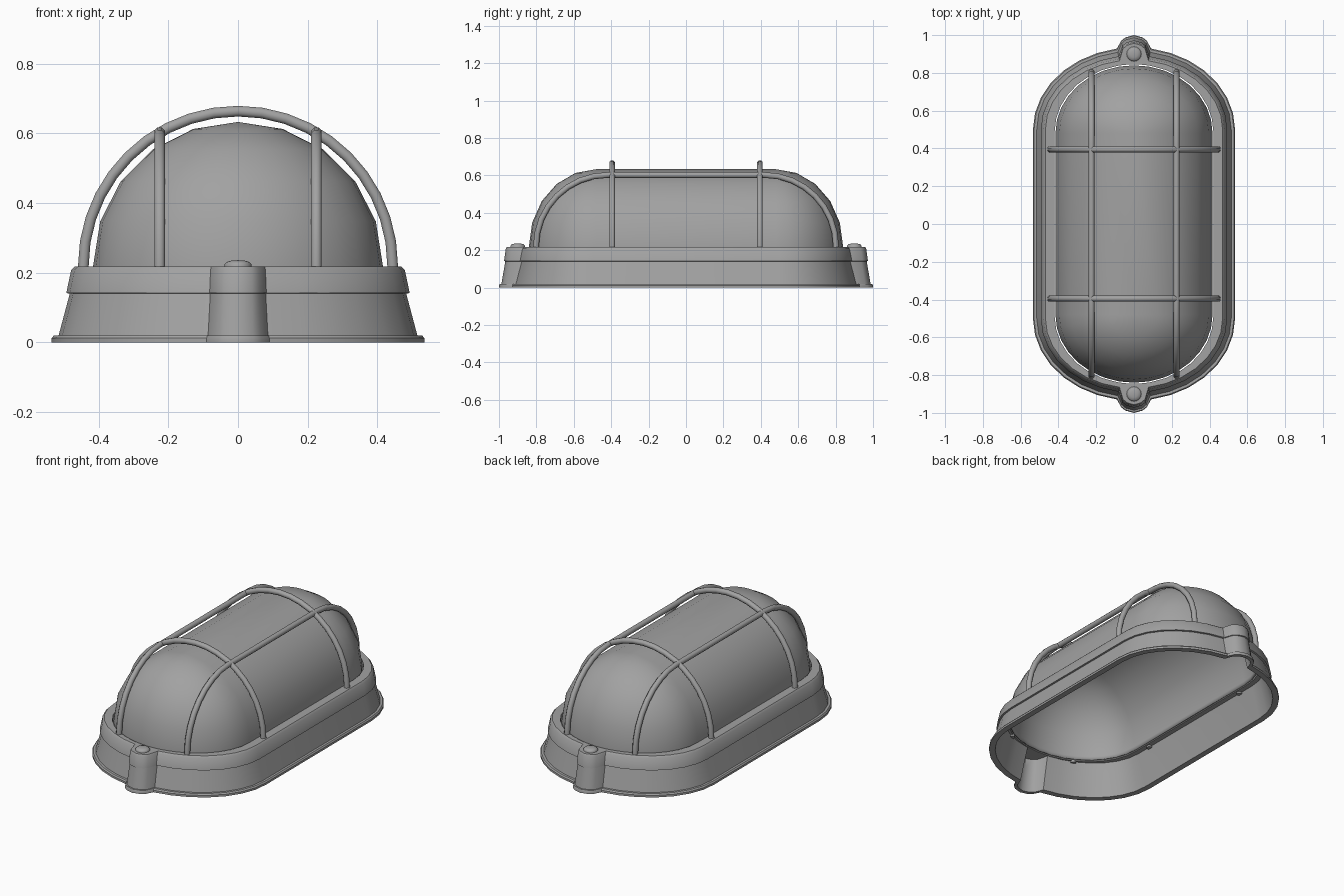
import bpy, bmesh, math
from mathutils import Vector

old = bpy.data.objects.get("Cube")
if old:
    bpy.data.objects.remove(old, do_unlink=True)

grey = bpy.data.materials.new("mid_grey")
grey.use_nodes = True
GREY = (0.36, 0.36, 0.36, 1)
grey.diffuse_color = GREY
grey.node_tree.nodes["Principled BSDF"].inputs["Base Color"].default_value = GREY


def finish(name, bm, angle=35):
    """Turn a bmesh into a smooth shaded object."""
    bmesh.ops.remove_doubles(bm, verts=bm.verts, dist=0.0005)
    bmesh.ops.recalc_face_normals(bm, faces=bm.faces)
    mesh = bpy.data.meshes.new(name)
    bm.to_mesh(mesh)
    bm.free()
    mesh.materials.append(grey)
    obj = bpy.data.objects.new(name, mesh)
    bpy.context.collection.objects.link(obj)
    bpy.ops.object.select_all(action="DESELECT")
    obj.select_set(True)
    bpy.context.view_layer.objects.active = obj
    bpy.ops.object.shade_smooth_by_angle(angle=math.radians(angle))
    return obj


def loft(bm, rings, closed=False):
    """Bridge matching closed rings of points."""
    loops = [[bm.verts.new(p) for p in ring] for ring in rings]
    pairs = list(zip(loops, loops[1:]))
    if closed:
        pairs.append((loops[-1], loops[0]))
    for a, b in pairs:
        for i in range(len(a)):
            j = (i + 1) % len(a)
            bm.faces.new((a[i], a[j], b[j], b[i]))


def mirror_quarter(quarter, z):
    """Mirror a quarter outline, running from +x side to +y end, to a full ring."""
    half = quarter + [(-x, y) for x, y in quarter[-2::-1]]
    return [Vector((x, y, z)) for x, y in half + [(-x, -y) for x, y in half]]


def oval(a, b, cy, z, steps):
    q = [(a * math.cos(t), cy + b * math.sin(t))
         for t in (math.pi / 2 * i / steps for i in range(steps + 1))]
    return mirror_quarter(q, z)


def lugged(d, z, lug=True):
    """Housing outline inset by d, with or without a screw lug at each end."""
    a, b, cy = (0.535 - d, 0.435 - d, 0.5) if lug else (0.42, 0.355, 0.49)
    neck = 0.09 - 0.2 * d
    end = math.acos(neck / a)
    q = [(a * math.cos(end * i / 7), cy + b * math.sin(end * i / 7)) for i in range(8)]
    tip = 1 - 0.65 * d
    for f, drop in ((0.76, 0.03), (0.5, 0.012), (0, 0)):
        x = neck * f
        q.append((x, tip - drop if lug else cy + b * math.sqrt(1 - (x / a) ** 2)))
    return mirror_quarter(q, z)


# Housing: flange, tapered wall, lip, ledge around the lens, hollow underside
profile = [(0.035, 0), (0, 0), (0, 0.012), (0.006, 0.02), (0.02, 0.02), (0.052, 0.14),
           (0.042, 0.142), (0.056, 0.208), (0.066, 0.218)]
rings = [lugged(d, z) for d, z in profile]
rings += [lugged(0, 0.218, False), lugged(0, 0.195, False)]
rings += [lugged(0.085, 0.195), lugged(0.07, 0.14)]
bm = bmesh.new()
loft(bm, rings, closed=True)
finish("housing", bm)

# Lens: long dome with rounded ends, hollow inside
bm = bmesh.new()
rings = [oval(0.416, 0.36, 0.48, 0.197, 8)]
for i in range(6):
    t = math.radians(18 * i)
    c = math.cos(t)
    rings.append(oval(0.416 * c, 0.36 * c, 0.48, 0.22 + 0.413 * math.sin(t), 8))
loft(bm, rings)
lens = finish("lens", bm, 40)
shell = lens.modifiers.new("thickness", "SOLIDIFY")
shell.thickness = 0.01
shell.offset = -1


def bar(name, points, side, radius=0.0165, sides=8):
    """Sweep a round section along a path lying in a vertical plane."""
    bm = bmesh.new()
    rings = []
    for i, p in enumerate(points):
        tangent = (points[min(i + 1, len(points) - 1)] - points[max(i - 1, 0)]).normalized()
        normal = tangent.cross(side)
        turns = [2 * math.pi * (k + 0.5) / sides for k in range(sides)]
        rings.append([p + radius * (math.cos(t) * side + math.sin(t) * normal) for t in turns])
    loft(bm, rings)
    bmesh.ops.holes_fill(bm, edges=bm.edges, sides=0)
    finish(name, bm, 50)


def arch(half_flat, radius, steps):
    """Arch path as (across, height) pairs, with ends reaching through the ledge."""
    right = [(half_flat + radius * math.cos(t), 0.22 + radius * math.sin(t))
             for t in (math.pi / 2 * i / steps for i in range(steps + 1))]
    right.insert(0, (half_flat + radius, 0.185))
    left = [(-u, z) for u, z in reversed(right)]
    return right + (left if half_flat else left[1:])


# Guard cage: two cross hoops and two lengthwise bars
for s, word in ((-1, "front"), (1, "back")):
    path = [Vector((u, 0.395 * s, z)) for u, z in arch(0, 0.444, 10)]
    bar(word + "_cage_hoop", path, Vector((0, 1, 0)))
for s, word in ((-1, "right"), (1, "left")):
    path = [Vector((0.225 * s, u, z)) for u, z in arch(0.42, 0.382, 8)]
    bar(word + "_cage_bar", path, Vector((1, 0, 0)))

# Screws: low rounded heads on the lugs
for s, word in ((-1, "front"), (1, "back")):
    bm = bmesh.new()
    rings = []
    for r, z in ((0.039, 0.21), (0.039, 0.224), (0.033, 0.231), (0.018, 0.235), (0, 0.236)):
        rings.append([Vector((r * math.cos(t), 0.9 * s + r * math.sin(t), z))
                      for t in (math.pi * k / 8 for k in range(16))])
    loft(bm, rings)
    finish(word + "_screw", bm, 50)
